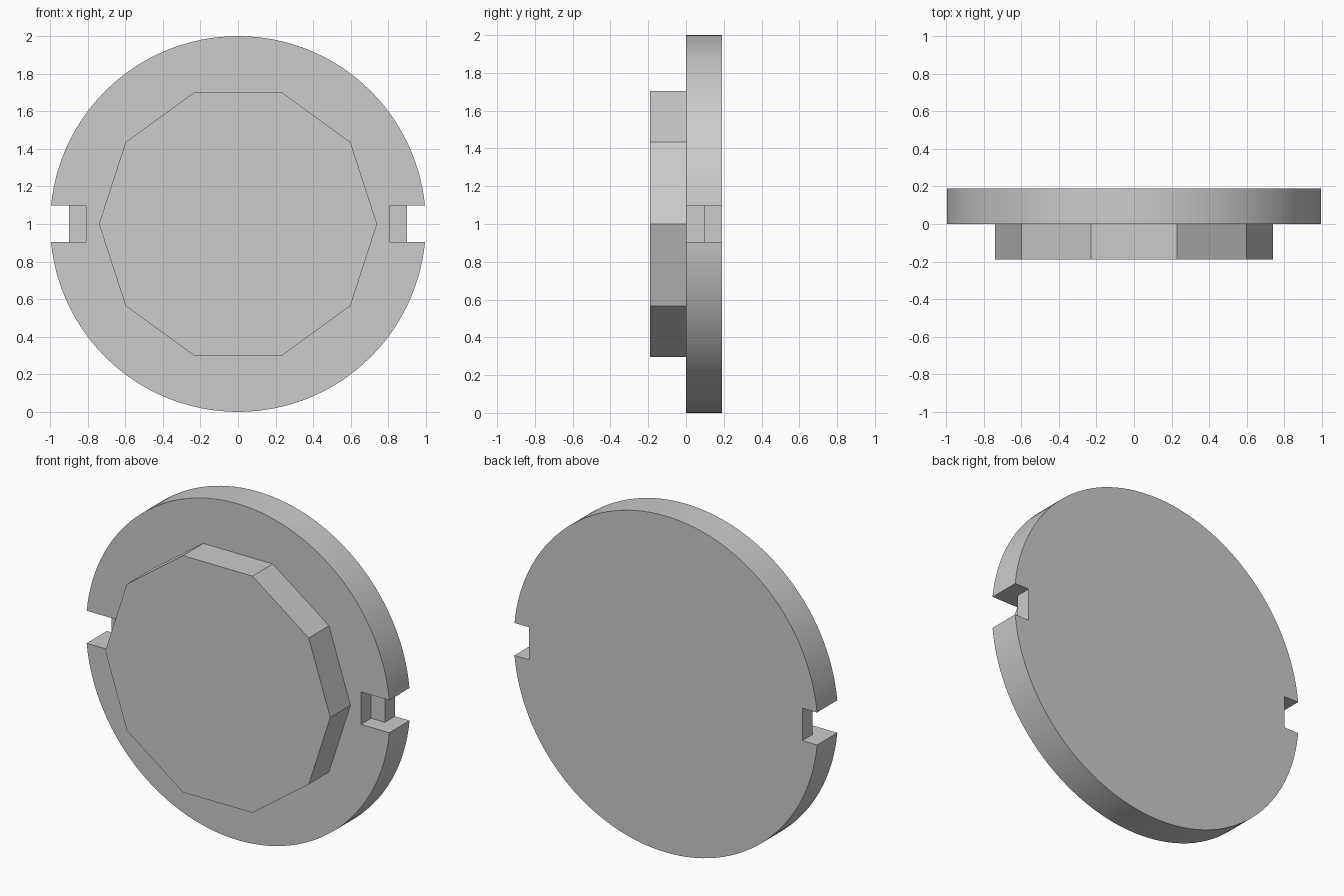
import bpy, math
from mathutils import Matrix

cube = bpy.data.objects.get("Cube")
if cube:
    bpy.data.objects.remove(cube, do_unlink=True)

grey = bpy.data.materials.new("plain grey")
grey.use_nodes = True
colour = (0.6, 0.6, 0.6, 1)
grey.diffuse_color = colour
grey.node_tree.nodes["Principled BSDF"].inputs["Base Color"].default_value = colour


def prism(name, sides, radius, y0, y1):
    """Upright prism along y, with a corner pointing to +x."""
    bpy.ops.mesh.primitive_cylinder_add(vertices=sides, radius=radius, depth=y1 - y0)
    ob = bpy.context.object
    ob.name = name
    ob.data.transform(Matrix.Rotation(math.pi / 2, 4, "X")
                      @ Matrix.Rotation(math.pi / 2, 4, "Z"))
    ob.location = (0, (y0 + y1) / 2, 1)
    ob.data.materials.append(grey)
    return ob


def cutter(name, lo, hi):
    bpy.ops.mesh.primitive_cube_add(size=1, location=[(a + b) / 2 for a, b in zip(lo, hi)])
    ob = bpy.context.object
    ob.name = name
    ob.scale = [b - a for a, b in zip(lo, hi)]
    ob.hide_render = True
    return ob


# Round base disc and ten-sided boss
disc = prism("base_disc", 128, 1.0, 0, 0.19)
boss = prism("front_boss", 10, 0.74, -0.19, 0)

# Stepped rim notches: open outer slot, half-depth inner pocket
cutters = []
for side, s in (("left", 1), ("right", -1)):
    for part, x0, x1, y1 in (("slot", 0.9, 1.2, 0.4), ("pocket", 0.81, 1.1, 0.095)):
        xs = sorted((s * x0, s * x1))
        cutters.append(cutter(f"{side}_{part}_cutter", (xs[0], -0.1, 0.905), (xs[1], y1, 1.098)))

bpy.ops.object.select_all(action="DESELECT")
bpy.context.view_layer.objects.active = disc
disc.select_set(True)
for c in cutters:
    mod = disc.modifiers.new(c.name, "BOOLEAN")
    mod.object = c
    mod.solver = "EXACT"
    bpy.ops.object.modifier_apply(modifier=mod.name)
    bpy.data.objects.remove(c, do_unlink=True)

bpy.ops.object.shade_smooth_by_angle(angle=math.radians(30))
